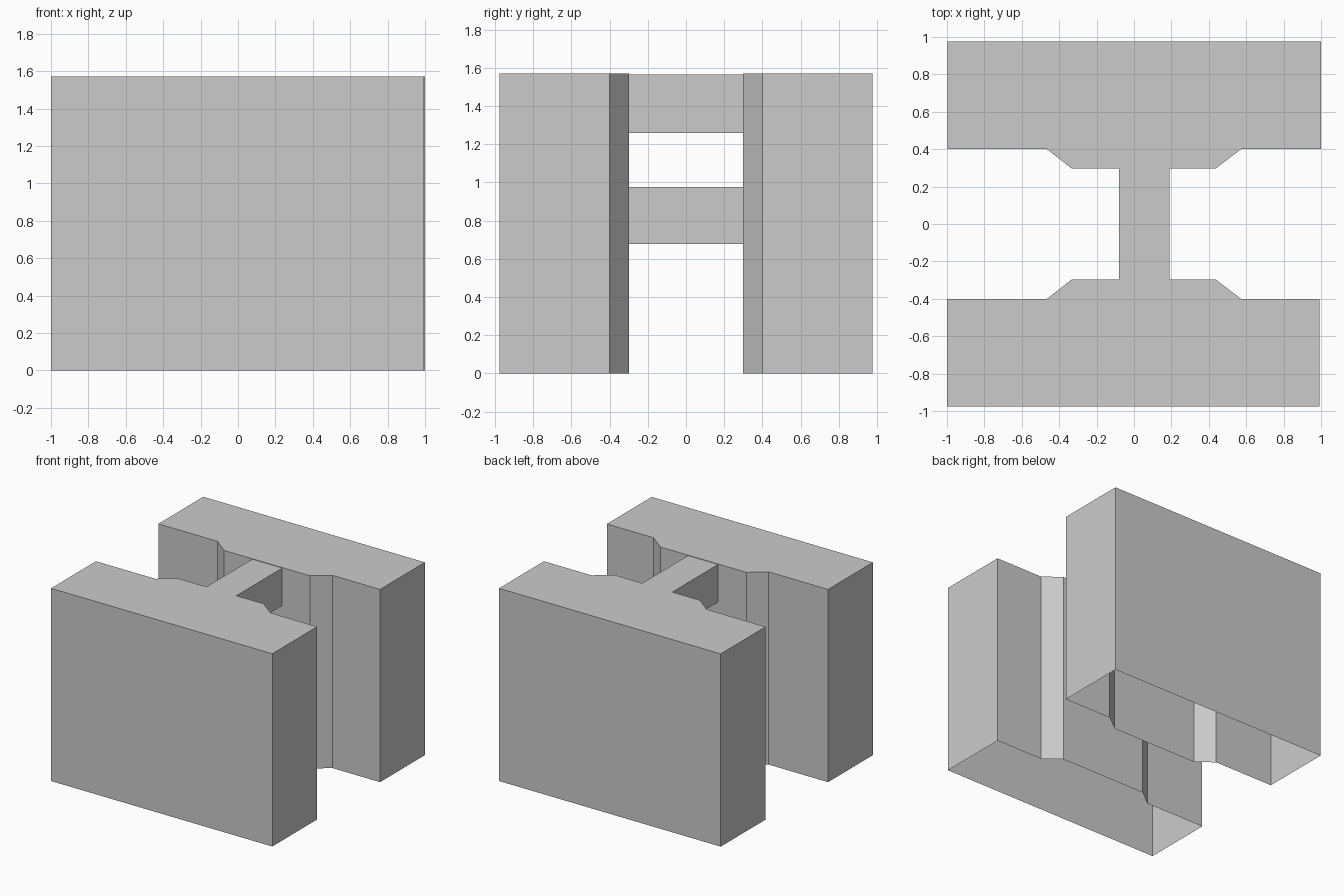
import bpy
import bmesh

if "Cube" in bpy.data.objects:
    bpy.data.objects.remove(bpy.data.objects["Cube"])

HEIGHT = 1.57


def make_object(name, bm):
    bmesh.ops.recalc_face_normals(bm, faces=bm.faces)
    mesh = bpy.data.meshes.new(name)
    bm.to_mesh(mesh)
    bm.free()
    obj = bpy.data.objects.new(name, mesh)
    bpy.context.collection.objects.link(obj)
    return obj


def prism(name, outline, z0, z1, open_bottom=False):
    """Extrude an xy outline upwards; optionally leave the underside open."""
    bm = bmesh.new()
    base = bm.faces.new([bm.verts.new((x, y, z0)) for x, y in outline])
    bottom = bmesh.ops.extrude_face_region(bm, geom=[base], use_keep_orig=True)
    top = [v for v in bottom["geom"] if isinstance(v, bmesh.types.BMVert)]
    bmesh.ops.translate(bm, verts=top, vec=(0, 0, z1 - z0))
    bmesh.ops.recalc_face_normals(bm, faces=bm.faces)
    if open_bottom:
        under = [f for f in bm.faces if all(abs(v.co.z - z0) < 1e-5 for v in f.verts)]
        bmesh.ops.delete(bm, geom=under, context="FACES_ONLY")
    return make_object(name, bm)


# Side blocks: hollow underneath, with a raised pad on the inner wall
pad = [(0.572, 0.40), (0.438, 0.298), (-0.335, 0.298), (-0.465, 0.40)]
for name, side, x0, x1 in (("front_block", -1, -1.0, 0.993), ("back_block", 1, -0.997, 1.0)):
    profile = [(x0, 0.977), (x1, 0.977), (x1, 0.40)] + pad + [(x0, 0.40)]
    prism(name, [(x, y * side) for x, y in profile], 0, HEIGHT, open_bottom=True)

# Two cross bars joining the pads
bar = [(-0.08, -0.298), (0.19, -0.298), (0.19, 0.298), (-0.08, 0.298)]
for name, z0, z1 in (("lower_cross_bar", 0.677, 0.977), ("upper_cross_bar", 1.26, 1.566)):
    prism(name, bar, z0, z1)
